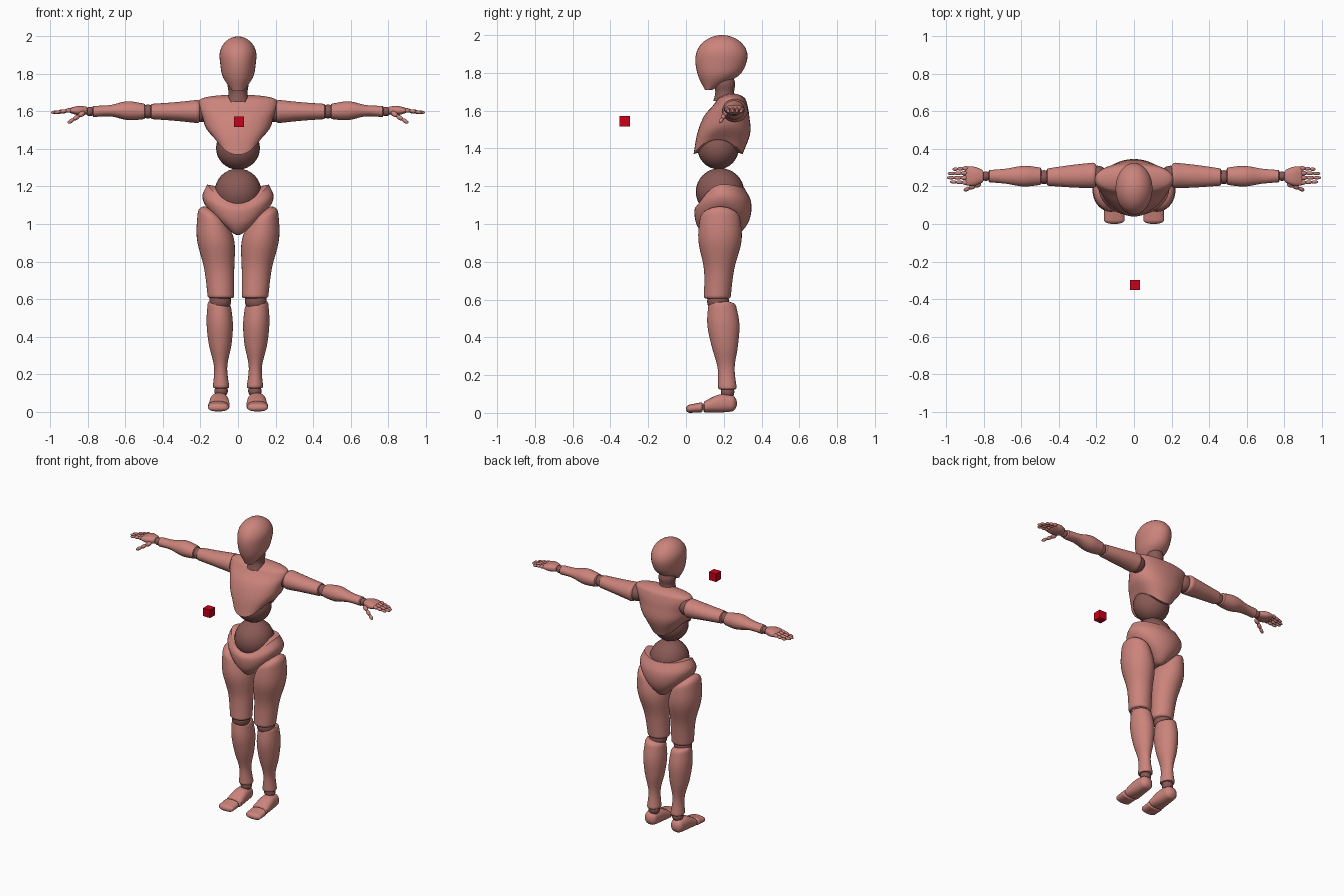
import bpy, bmesh, math
from mathutils import Vector

default_cube = bpy.data.objects.get("Cube")
if default_cube:
    bpy.data.objects.remove(default_cube, do_unlink=True)


def make_material(name, red, green, blue):
    material = bpy.data.materials.new(name)
    material.use_nodes = True
    color = (red, green, blue, 1)
    material.diffuse_color = color
    shader = next(n for n in material.node_tree.nodes if n.type == 'BSDF_PRINCIPLED')
    shader.inputs["Base Color"].default_value = color
    return material


SKIN = make_material("dusty pink", .6, .23, .2)
JOINT = make_material("dark joint brown", .25, .1, .09)
RED = make_material("red", .6, 0, .01)


def finish(name, bm, material, mirror=False):
    """Turn a bmesh into a smooth object with sharp edges kept."""
    bmesh.ops.recalc_face_normals(bm, faces=bm.faces)
    mesh = bpy.data.meshes.new(name)
    bm.to_mesh(mesh)
    bm.free()
    mesh.materials.append(material)
    part = bpy.data.objects.new(name, mesh)
    bpy.context.collection.objects.link(part)
    bpy.ops.object.select_all(action='DESELECT')
    part.select_set(True)
    bpy.context.view_layer.objects.active = part
    bpy.ops.object.shade_smooth_by_angle(angle=math.radians(45))
    if mirror:
        part.modifiers.new("Mirror", 'MIRROR').use_axis[0] = True


def sample(values, u):
    """Smooth curve through evenly spaced values; a plain number stays constant."""
    if not isinstance(values, list):
        return values
    last = len(values) - 1
    i = min(int(u * last), last - 1)
    f = u * last - i
    start, end = values[i], values[i + 1]
    before = values[i - 1] if i > 0 else 2 * start - end
    after = values[i + 2] if i + 2 <= last else 2 * end - start
    slope_in, slope_out = (end - before) / 2, (after - start) / 2
    ease = f * f * (3 - 2 * f)
    return (start + (end - start) * ease
            + slope_in * f * (1 - f) ** 2 - slope_out * f * f * (1 - f))


def rounding(distance, cap):
    """Scale of a section near a domed end."""
    if distance >= cap:
        return 1
    return max(.02, math.sqrt(1 - (1 - distance / cap) ** 2))


def power_wave(value, power):
    return math.copysign(abs(value) ** (2 / power), value)


def loft(name, axis, span, mid_a, half_a, mid_b, half_b, caps=(0, 0), material=SKIN,
         mirror=False, power=2, front_dip=0, back_dip=0, tilt=0):
    """Skin oval sections along an axis; dips and tilt bend the sections along it."""
    bm = bmesh.new()
    sides, steps = 36, 28
    low, high = span
    loops = []
    for step in range(steps + 1):
        u = (1 - math.cos(math.pi * step / steps)) / 2
        position = low + (high - low) * u
        scale = rounding(position - low, caps[0]) * rounding(high - position, caps[1])
        loop = []
        for side in range(sides):
            angle = math.tau * side / sides
            c, s = math.cos(angle), math.sin(angle)
            a = sample(mid_a, u) + sample(half_a, u) * scale * power_wave(c, power)
            b = sample(mid_b, u) + sample(half_b, u) * scale * power_wave(s, power)
            dip = sample(front_dip if s < 0 else back_dip, u)
            t = position + scale * (sample(tilt, u) * c - dip * s * s)
            corner = {'x': (t, a, b), 'y': (a, t, b), 'z': (a, b, t)}[axis]
            loop.append(bm.verts.new(corner))
        loops.append(loop)
    for lower, upper in zip(loops, loops[1:]):
        for i in range(sides):
            bm.faces.new((lower[i - 1], lower[i], upper[i], upper[i - 1]))
    for loop in (loops[0], loops[-1]):
        hub = bm.verts.new(sum((v.co for v in loop), Vector()) / sides)
        for i in range(sides):
            bm.faces.new((loop[i - 1], loop[i], hub))
    finish(name, bm, material, mirror)


def ball(name, center, radii, material=JOINT, mirror=False, direction=Vector((0, 0, 1))):
    """Ellipsoid with its long axis turned along a direction."""
    bm = bmesh.new()
    bmesh.ops.create_uvsphere(bm, u_segments=24, v_segments=16, radius=1)
    bmesh.ops.scale(bm, vec=radii, verts=bm.verts)
    if direction.z < 1:
        turn = direction.to_track_quat('Z', 'Y').to_matrix()
        bmesh.ops.rotate(bm, matrix=turn, verts=bm.verts)
    bmesh.ops.translate(bm, vec=center, verts=bm.verts)
    finish(name, bm, material, mirror)


def joint_pair(name, center, radius):
    ball(name, center, (radius, radius, radius), mirror=True)


def digit(name, root, tip, radius):
    """Three bony segments from root to tip, on both hands."""
    root, tip = Vector(root), Vector(tip)
    bone = (tip - root) / 3
    for k, segment in enumerate(("base", "middle", "end")):
        thick = radius * (1 - k / 8)
        ball(f"{name}_{segment}", root + bone * (k + .5),
             (thick, thick, bone.length * .6), SKIN, True, bone)


# Head and neck
loft("head", 'z', (1.71, 2), 0, [.03, .08, .095, .1, .1],
     [.12, .17, .185, .19, .19], [.02, .105, .135, .135, .13], caps=(0, .11))
loft("neck", 'z', (1.65, 1.79), 0, [.06, .05, .055, .04], .205, [.06, .05, .055, .04],
     material=JOINT)

# Rib cage, arched at the sides, over a belly ball
loft("chest", 'z', (1.45, 1.69), 0, [.12, .17, .19, .21, .2],
     [.17, .2, .215, .235, .245], [.13, .14, .12, .09, .06], caps=(0, .03), power=2.2,
     front_dip=[.08, .03, 0, 0, 0], back_dip=[.08, .03, 0, 0, 0])
ball("belly_ball", (0, .17, 1.405), (.117, .11, .115))

# Pelvis, high at the hips, low in front and cut away for the legs
ball("waist_ball", (0, .18, 1.17), (.125, .128, .126))
loft("pelvis", 'z', (.95, 1.21), 0, [.02, .08, .16, .19, .165],
     [.165, .185, .195, .195, .19], [.035, .09, .14, .15, .12],
     front_dip=[0, .07, .08, .07, .1], back_dip=[0, .07, .06, .03, .02])

# Legs
joint_pair("hip_balls", (.115, .18, 1.04), .075)
loft("thighs", 'z', (.6, 1.08), [.09, .1, .12, .14], [.07, .08, .1, .07],
     [.165, .175, .18, .18], [.07, .08, .115, .1], caps=(.01, .05), mirror=True,
     tilt=[0, 0, .01, .04])
joint_pair("knee_balls", (.095, .17, .59), .058)
loft("shins", 'z', (.12, .59), [.09, .1], [.045, .035, .06, .07, .06],
     [.22, .19], [.05, .045, .07, .085, .07], caps=(.01, .02), mirror=True,
     tilt=[0, 0, .01])

# Feet
joint_pair("ankle_balls", (.09, .22, .11), .036)
loft("feet", 'y', (.09, .27), .1, [.057, .05, .04], [.03, .05, .05], [.028, .048, .04],
     caps=(.01, .03), mirror=True, power=2.4)
loft("toes", 'y', (0, .09), .105, .055, [.02, .03], [.02, .028],
     caps=(.02, .01), mirror=True, power=2.4)

# Arms
joint_pair("shoulder_balls", (.195, .255, 1.6), .056)
loft("upper_arms", 'x', (.19, .47), [.26, .25], [.07, .06, .045], 1.6, [.065, .05, .04],
     caps=(.03, .01), mirror=True)
joint_pair("elbow_balls", (.48, .25, 1.6), .037)
loft("forearms", 'x', (.49, .78), .255, [.045, .055, .04, .032], [1.6, 1.605, 1.6],
     [.04, .05, .03, .03], caps=(.01, .01), mirror=True)

# Hands
joint_pair("wrist_balls", (.79, .255, 1.6), .025)
loft("palms", 'x', (.8, .9), .255, [.03, .05, .05], 1.605, [.02, .025, .012],
     caps=(.01, .01), mirror=True, power=2.5)
for k, name in enumerate(("index_fingers", "middle_fingers", "ring_fingers", "little_fingers")):
    reach = .995 - .01 * (k - 1.3) ** 2
    digit(name, (.885, .22 + .026 * k, 1.608), (reach, .225 + .022 * k, 1.594), .012)
digit("thumbs", (.82, .215, 1.595), (.905, .18, 1.54), .014)

# Floating marker cube in front of the chest
bm = bmesh.new()
bmesh.ops.create_cube(bm, size=.055)
bmesh.ops.translate(bm, vec=(.005, -.325, 1.545), verts=bm.verts)
finish("marker_cube", bm, RED)
